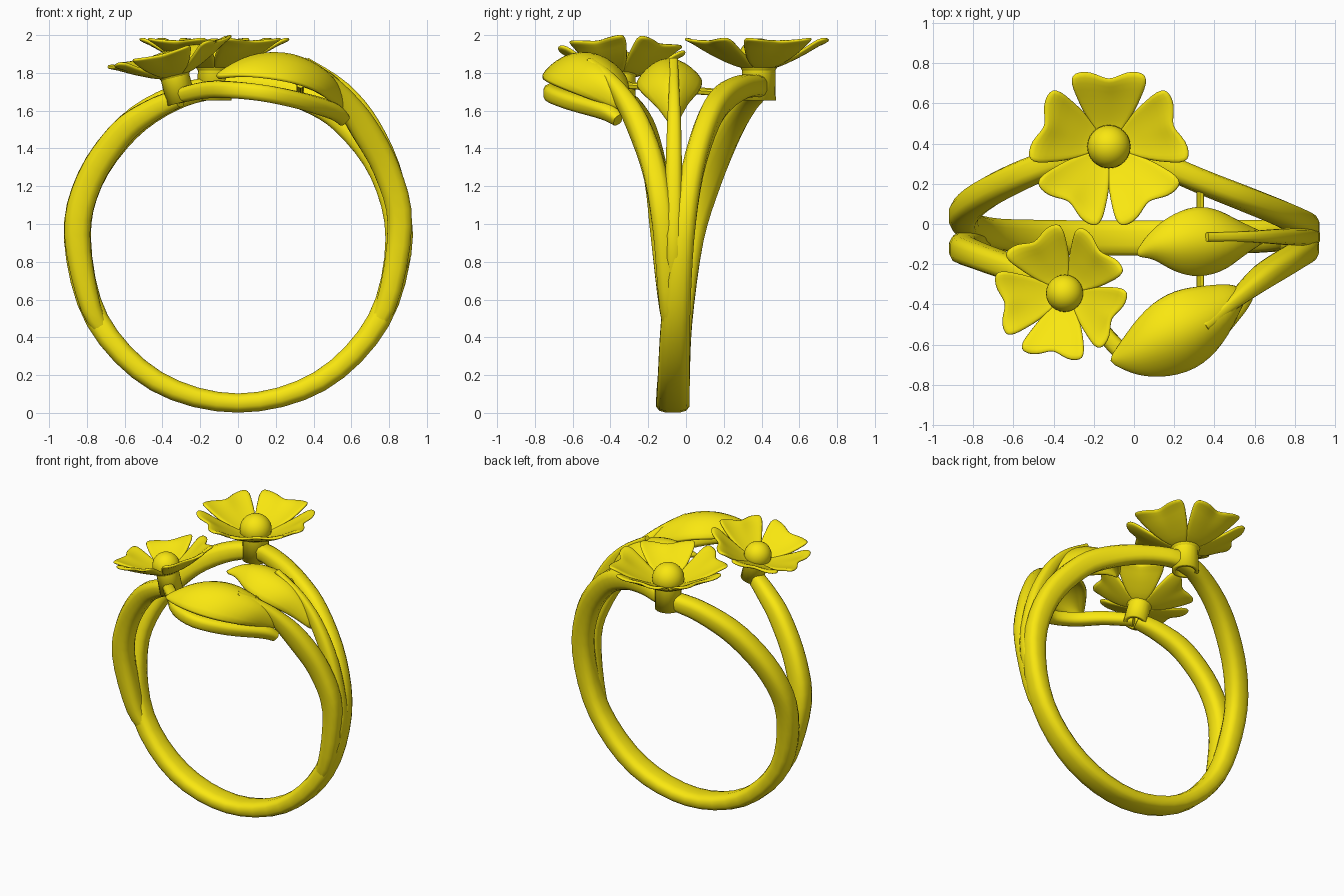
import bpy, bmesh, math
from mathutils import Vector, Matrix

if "Cube" in bpy.data.objects:
    bpy.data.objects.remove(bpy.data.objects["Cube"])

CZ = 0.92  # height of the ring axis
gold = bpy.data.materials.new("gold")
gold.diffuse_color = (0.95, 0.80, 0.005, 1)
gold.use_nodes = True
gold.node_tree.nodes["Principled BSDF"].inputs["Base Color"].default_value = gold.diffuse_color


def finish(name, verts, faces, angle=40, thick=0, subsurf=0, offset=0):
    me = bpy.data.meshes.new(name)
    me.from_pydata([tuple(v) for v in verts], [], faces)
    bm = bmesh.new()
    bm.from_mesh(me)
    bmesh.ops.remove_doubles(bm, verts=bm.verts, dist=1e-4)
    bmesh.ops.recalc_face_normals(bm, faces=bm.faces)
    bm.to_mesh(me)
    bm.free()
    ob = bpy.data.objects.new(name, me)
    bpy.context.collection.objects.link(ob)
    me.materials.append(gold)
    if thick:
        m = ob.modifiers.new("thickness", 'SOLIDIFY')
        m.thickness, m.offset = thick, offset
    if subsurf:
        m = ob.modifiers.new("smooth", 'SUBSURF')
        m.levels = m.render_levels = subsurf
    bpy.ops.object.select_all(action='DESELECT')
    ob.select_set(True)
    bpy.context.view_layer.objects.active = ob
    bpy.ops.object.shade_smooth_by_angle(angle=math.radians(angle))
    return ob


def spline(keys, steps=4, closed=False):
    """Catmull-Rom through tuples of any length."""
    keys = [Vector(k) for k in keys]
    n, out = len(keys), []
    for i in range(n if closed else n - 1):
        if closed:
            a, b, c, d = (keys[(i + j) % n] for j in (-1, 0, 1, 2))
        else:
            a, b, c, d = (keys[min(max(i + j, 0), n - 1)] for j in (-1, 0, 1, 2))
        for s in range(steps):
            t = s / steps
            out.append(0.5 * (2 * b + (c - a) * t + (2 * a - 5 * b + 4 * c - d) * t * t
                              + (3 * b - a - 3 * c + d) * t ** 3))
    return out if closed else out + [keys[-1]]


def sweep(name, keys, sides=12, closed=False):
    """keys: x, y, z, half width across, half thickness towards the ring axis."""
    pts = spline(keys, 4, closed)
    n_pts, verts, faces = len(pts), [], []
    for i, p in enumerate(pts):
        c = Vector(p[:3])
        nxt = pts[(i + 1) % n_pts] if closed else pts[min(i + 1, n_pts - 1)]
        prv = pts[i - 1] if closed else pts[max(i - 1, 0)]
        t = (Vector(nxt[:3]) - Vector(prv[:3])).normalized()
        n = Vector((c.x, 0, c.z - CZ))
        n = (n - t * n.dot(t)).normalized()
        b = t.cross(n)
        for k in range(sides):
            q = 2 * math.pi * (k + 0.5) / sides
            cs, sn = math.cos(q), math.sin(q)
            e = 0.7  # slightly squared section
            verts.append(c + b * p[3] * math.copysign(abs(cs) ** e, cs)
                         + n * p[4] * math.copysign(abs(sn) ** e, sn))
    for i in range(n_pts if closed else n_pts - 1):
        j = (i + 1) % n_pts
        for k in range(sides):
            m = (k + 1) % sides
            faces.append((i * sides + k, i * sides + m, j * sides + m, j * sides + k))
    if not closed:
        faces.append(tuple(range(sides)))
        faces.append(tuple(range(len(verts) - sides, len(verts))))
    return finish(name, verts, faces)


def on_ring(keys):
    """angle from bottom, radius, y, half width, half thickness -> sweep keys."""
    out = []
    for a, r, y, w, h in keys:
        q = math.radians(a)
        out.append((r * math.sin(q), y, CZ - r * math.cos(q), w, h))
    return out


# main band: full loop passing under the large flower
sweep("main_band", on_ring([
    (0, .868, -.07, .09, .052), (30, .868, -.065, .087, .058), (60, .86, -.055, .078, .063),
    (90, .852, -.02, .065, .073), (115, .85, .035, .06, .078), (138, .845, .12, .06, .078),
    (155, .83, .205, .06, .072), (172, .815, .305, .06, .062), (188, .81, .38, .06, .06),
    (205, .82, .325, .065, .067), (225, .83, .23, .07, .074), (248, .845, .12, .07, .074),
    (270, .85, .03, .065, .073), (300, .86, -.04, .075, .063), (330, .868, -.065, .087, .058)]),
    closed=True)

# left front branch up to the small flower
sweep("left_front_branch", on_ring([
    (308, .86, -.06, .035, .03), (295, .86, -.08, .062, .055), (268, .852, -.12, .07, .07),
    (248, .845, -.155, .066, .072), (228, .835, -.215, .064, .07), (214, .82, -.28, .06, .06),
    (203, .81, -.345, .05, .05)]))

# right stems running onto the leaves
sweep("front_leaf_stem", on_ring([
    (45, .86, -.06, .03, .03), (65, .86, -.085, .055, .055), (95, .86, -.12, .06, .066),
    (115, .868, -.17, .062, .072), (132, .89, -.25, .06, .075), (144, .935, -.34, .045, .055),
    (153, .98, -.43, .03, .03), (159.5, 1.01, -.51, .022, .015)]))
sweep("middle_leaf_stem", on_ring([
    (55, .86, -.07, .03, .03), (85, .868, -.065, .045, .055), (110, .885, -.065, .045, .05),
    (130, .93, -.063, .038, .045), (145, .98, -.063, .027, .03), (159, 1.015, -.065, .022, .015)]))

# curved rail below the front leaf, from the right branch to the small flower
sweep("leaf_rail", [
    (.56, -.36, 1.55, .03, .035), (.5, -.43, 1.6, .045, .045),
    (.34, -.61, 1.65, .045, .045), (.15, -.71, 1.69, .045, .045), (-.03, -.66, 1.71, .045, .045),
    (-.17, -.52, 1.71, .04, .045), (-.31, -.37, 1.68, .04, .04)])


def leaf(name, stations):
    """stations: back edge xyz, front edge xyz, dome height."""
    rows, n = spline(stations, 2), 6
    verts, faces = [], []
    for s in rows:
        a, b = Vector(s[:3]), Vector(s[3:6])
        for j in range(n + 1):
            t = j / n
            p = a.lerp(b, t)
            lift = s[6] * (1 - (2 * t - 1) ** 2)
            verts.append(p + Vector((p.x, 0, p.z - CZ)).normalized() * lift)
    for i in range(len(rows) - 1):
        for j in range(n):
            k = i * (n + 1) + j
            faces.append((k, k + 1, k + n + 2, k + n + 1))
    return finish(name, verts, faces, 50, thick=.03, subsurf=1)


leaf("front_leaf", [
    (-.12, -.68, 1.77, -.12, -.68, 1.77, 0), (-.05, -.57, 1.79, -.01, -.74, 1.78, .05),
    (.06, -.42, 1.8, .13, -.765, 1.77, .11), (.2, -.33, 1.79, .3, -.725, 1.74, .135),
    (.36, -.305, 1.73, .43, -.6, 1.69, .12), (.48, -.305, 1.67, .49, -.46, 1.64, .08),
    (.55, -.34, 1.6, .55, -.34, 1.6, .01)])
leaf("middle_leaf", [
    (.01, -.155, 1.79, .01, -.155, 1.79, 0), (.06, -.07, 1.8, .1, -.17, 1.79, .04),
    (.16, .03, 1.79, .2, -.235, 1.77, .09), (.3, .09, 1.75, .32, -.265, 1.73, .12),
    (.42, .065, 1.69, .45, -.225, 1.68, .12), (.53, 0, 1.62, .55, -.14, 1.6, .09),
    (.66, -.065, 1.5, .66, -.065, 1.5, .03)])

# thin pins tying the leaves to the band
sweep("leaf_pin", [(.33, y, 1.71 - .08 * y, .018, .018) for y in (.18, .05, -.15, -.35)], 8)


def flower(prefix, mat, turn):
    # five notched petals; rows are radius, half width, height
    rows = [(.03, .02, .0), (.1, .08, .015), (.18, .132, .055), (.26, .165, .095),
            (.325, .19, .135), (.382, .185, .15)]
    cols = [-1, -.8, -.5, -.2, 0, .2, .5, .8, 1]
    verts, faces = [], []
    for p in range(5):
        rot = Matrix.Rotation(math.radians(turn + 72 * p), 4, 'Z')
        base = len(verts)
        for i, (r, w, h) in enumerate(rows):
            u = i / (len(rows) - 1)
            for v in cols:
                notch = -.045 * math.exp(-(v / .35) ** 2) - .025 * abs(v) ** 6
                curl = .035 * u * (v * v - .4)
                if i == len(rows) - 1:
                    curl *= .4
                verts.append(mat @ rot @ Vector((r + notch * u ** 3, w * v, h + curl)))
        n = len(cols)
        for i in range(len(rows) - 1):
            for j in range(n - 1):
                k = base + i * n + j
                faces.append((k, k + 1, k + n + 1, k + n))
    finish(prefix + "_petals", verts, faces, 50, thick=.022, subsurf=1)

    # round bead in the middle
    bpy.ops.mesh.primitive_uv_sphere_add(segments=24, ring_count=14, radius=.108)
    bead = bpy.context.object
    bead.name = prefix + "_bead"
    bead.matrix_world = mat @ Matrix.Translation((0, 0, .05))
    bead.data.materials.append(gold)
    bpy.ops.object.shade_smooth()

    # hollow collar below the petals, closed by the cup floor
    n = 20
    ring = [Vector((.078 * math.cos(2 * math.pi * k / n), .078 * math.sin(2 * math.pi * k / n), 0))
            for k in range(n)]
    verts = [mat @ (v + Vector((0, 0, z))) for z in (-.17, .01) for v in ring]
    faces = [(k, (k + 1) % n, n + (k + 1) % n, n + k) for k in range(n)]
    faces.append(tuple(range(n, 2 * n)))
    finish(prefix + "_collar", verts, faces, 40, thick=.025)


flower("large_flower", Matrix.Translation((-.125, .385, 1.825)), 90)
flower("small_flower", Matrix.Translation((-.335, -.345, 1.785))
       @ Matrix.Rotation(math.radians(-14), 4, 'Y') @ Matrix.Scale(.86, 4), -26)
